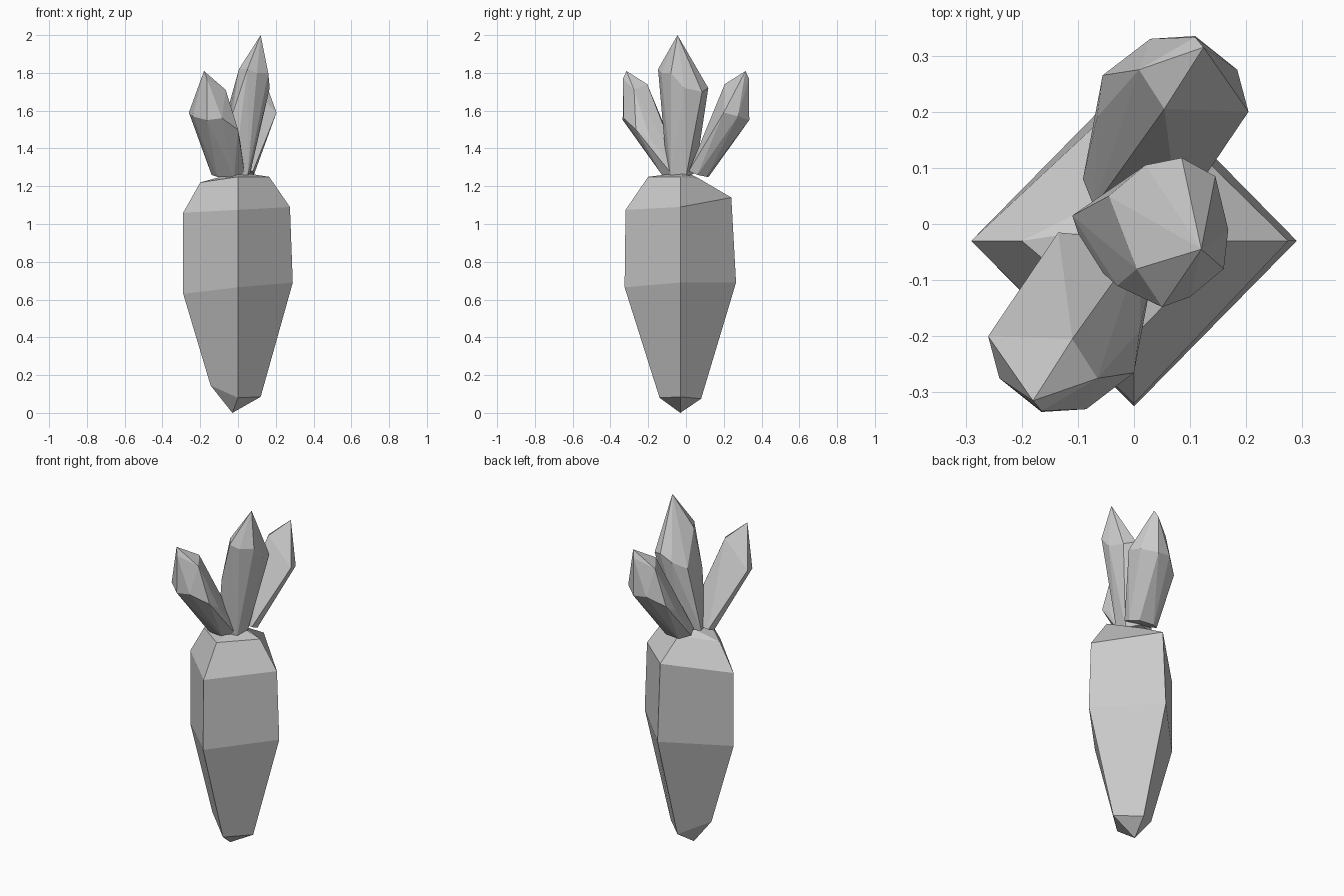
import bpy, bmesh
from mathutils import Matrix, Vector

if "Cube" in bpy.data.objects:
    bpy.data.objects.remove(bpy.data.objects["Cube"])


def finish(name, bm):
    bmesh.ops.recalc_face_normals(bm, faces=bm.faces[:])
    mesh = bpy.data.meshes.new(name)
    bm.to_mesh(mesh)
    bm.free()
    obj = bpy.data.objects.new(name, mesh)
    bpy.context.collection.objects.link(obj)
    return obj


def faceted_leaf(name, points, matrix=Matrix.Identity(4)):
    """Chunky leaf: convex facets wrapped around a few corner points."""
    bm = bmesh.new()
    for p in points:
        bm.verts.new(matrix @ Vector(p))
    res = bmesh.ops.convex_hull(bm, input=bm.verts[:])
    loose = [v for v in bm.verts if not v.link_faces]
    bmesh.ops.delete(bm, geom=loose, context='VERTS')
    return finish(name, bm)


# Root: four-sided rings, corners ordered left, front, right, back.
# Each corner is (distance from the axis, height).
axis_y = -0.03
dirs = [(-1, 0), (0, -1), (1, 0), (0, 1)]
rings = [
    [(0.145, 0.145), (0.11, 0.08), (0.12, 0.085), (0.11, 0.075)],
    [(0.29, 0.63), (0.295, 0.665), (0.29, 0.69), (0.295, 0.69)],
    [(0.29, 1.06), (0.29, 1.075), (0.275, 1.09), (0.27, 1.14)],
    [(0.20, 1.22), (0.17, 1.25), (0.165, 1.25), (0.10, 1.24)],
]
bm = bmesh.new()
tip = bm.verts.new((-0.03, axis_y, 0))
loops = [[bm.verts.new((dx * r, axis_y + dy * r, z))
          for (dx, dy), (r, z) in zip(dirs, ring)] for ring in rings]
crown = bm.verts.new((0, 0, 1.275))
for i in range(4):
    j = (i + 1) % 4
    bm.faces.new((tip, loops[0][j], loops[0][i]))
    for low, high in zip(loops, loops[1:]):
        bm.faces.new((low[i], low[j], high[j], high[i]))
    bm.faces.new((loops[-1][i], loops[-1][j], crown))
finish("root", bm)

# Side leaves: the back one is the front one turned half a circle
side_leaf = [
    (-0.18, -0.315, 1.81), (-0.165, -0.333, 1.77),
    (-0.065, -0.275, 1.71), (-0.11, -0.205, 1.74),
    (-0.26, -0.20, 1.59), (-0.24, -0.275, 1.57),
    (-0.165, -0.335, 1.55), (-0.085, -0.33, 1.56),
    (0.0, -0.265, 1.50), (0.01, -0.19, 1.45),
    (-0.135, -0.015, 1.28), (0.015, -0.03, 1.29), (0.035, -0.08, 1.27),
    (-0.02, -0.12, 1.25), (-0.11, -0.11, 1.25), (-0.14, -0.06, 1.26),
]
faceted_leaf("front_leaf", side_leaf)
half_turn = Matrix.Translation((-0.056, 0, 0)).inverted() @ \
    Matrix.Identity(4)
half_turn = Matrix.Translation((-0.056, 0, 0)) @ Matrix.Rotation(3.14159265, 4, 'Z')
faceted_leaf("back_leaf", side_leaf, half_turn)

# Tall middle leaf
faceted_leaf("middle_leaf", [
    (0.12, -0.045, 2.0),
    (0.005, -0.08, 1.82), (0.05, -0.148, 1.82), (0.10, -0.13, 1.80),
    (0.16, -0.08, 1.80), (0.168, -0.01, 1.72), (0.145, 0.085, 1.70),
    (0.085, 0.118, 1.72), (0.02, 0.105, 1.68), (-0.045, 0.05, 1.64),
    (-0.03, -0.11, 1.58),
    (-0.11, 0.015, 1.28), (-0.085, -0.06, 1.27), (-0.02, -0.10, 1.27),
    (0.05, -0.08, 1.25), (0.06, 0.0, 1.25), (0.0, 0.05, 1.27),
])
